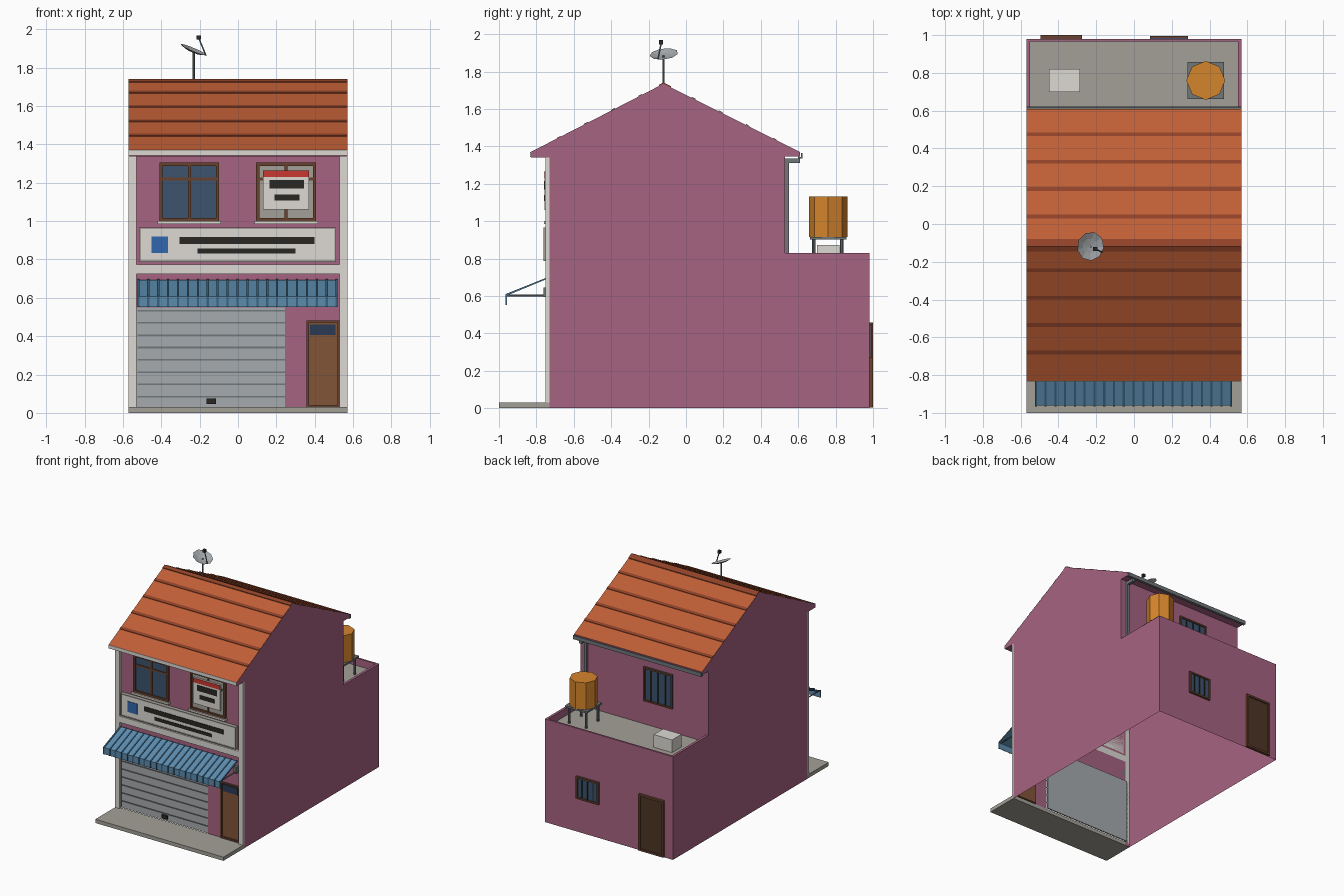
import bpy, bmesh, math
from mathutils import Vector

if "Cube" in bpy.data.objects:
    bpy.data.objects.remove(bpy.data.objects["Cube"])


def colour(name, r, g, b):
    m = bpy.data.materials.new(name)
    m.diffuse_color = [(c / 255) ** 2.2 for c in (r, g, b)] + [1]
    m.use_nodes = True
    m.node_tree.nodes["Principled BSDF"].inputs["Base Color"].default_value = m.diffuse_color
    return m


PINK = colour("pink", 165, 99, 128)
CREAM = colour("cream", 220, 217, 210)
STONE = colour("stone", 162, 159, 150)
TILE = colour("tile", 190, 94, 57)
TILE_DARK = colour("tile_dark", 143, 68, 44)
BLUE = colour("awning_blue", 92, 139, 172)
BLUE_DARK = colour("awning_dark", 62, 98, 125)
STEEL = colour("steel", 165, 169, 172)
GREY = colour("grey", 112, 118, 122)
BROWN = colour("brown", 128, 86, 58)
FRAME = colour("frame", 104, 68, 50)
DOOR_DARK = colour("door_dark", 78, 56, 42)
GLASS = colour("glass", 62, 84, 110)
NAVY = colour("navy", 46, 60, 84)
DARK = colour("dark", 45, 43, 40)
RED = colour("red", 200, 58, 52)
SIGN_BLUE = colour("sign_blue", 52, 102, 172)
ORANGE = colour("orange", 212, 132, 48)


def finish(name, bm, mat):
    bmesh.ops.recalc_face_normals(bm, faces=bm.faces[:])
    me = bpy.data.meshes.new(name)
    bm.to_mesh(me)
    bm.free()
    me.materials.append(mat)
    ob = bpy.data.objects.new(name, me)
    bpy.context.collection.objects.link(ob)
    return ob


def extrude_x(name, pts, x0, x1, mat, caps=True, closed=True):
    """Sweep a (y, z) profile from x0 to x1."""
    bm = bmesh.new()
    a = [bm.verts.new((x0, y, z)) for y, z in pts]
    b = [bm.verts.new((x1, y, z)) for y, z in pts]
    n = len(pts)
    for i in range(n if closed else n - 1):
        j = (i + 1) % n
        bm.faces.new((a[i], a[j], b[j], b[i]))
    if caps:
        bm.faces.new(a)
        bm.faces.new(b)
    return finish(name, bm, mat)


def box(name, x0, x1, y0, y1, z0, z1, mat):
    return extrude_x(name, [(y0, z0), (y1, z0), (y1, z1), (y0, z1)], x0, x1, mat)


def rod(name, p, q, r, mat, sides=8):
    p, q = Vector(p), Vector(q)
    bm = bmesh.new()
    bmesh.ops.create_cone(bm, cap_ends=True, segments=sides, radius1=r, radius2=r, depth=(q - p).length)
    ob = finish(name, bm, mat)
    ob.location = (p + q) / 2
    ob.rotation_euler = (q - p).to_track_quat('Z', 'Y').to_euler()
    return ob


def frame(name, x0, x1, y0, y1, z0, z1, t, mat):
    for s, (a, b, c, d) in {"left": (x0, x0 + t, z0, z1), "right": (x1 - t, x1, z0, z1),
                            "top": (x0 + t, x1 - t, z1 - t, z1),
                            "bottom": (x0 + t, x1 - t, z0, z0 + t)}.items():
        box(f"{name}_{s}", a, b, y0, y1, c, d, mat)


# House shell: side walls, soffits, rear walls; open underneath
W = 0.57
side = [(-0.73, 0), (0.98, 0), (0.98, 0.83), (0.53, 0.83), (0.53, 1.345), (0.61, 1.345),
        (0.61, 1.37), (-0.12, 1.735), (-0.83, 1.37), (-0.83, 1.34), (-0.73, 1.34)]
for s, x in (("left", -W), ("right", W)):
    bm = bmesh.new()
    bm.faces.new([bm.verts.new((x, y, z)) for y, z in side])
    finish("side_wall_" + s, bm, PINK)
extrude_x("rear_lower_wall", [(0.98, 0), (0.98, 0.83)], -W, W, PINK, False, False)
extrude_x("rear_upper_wall", [(0.53, 0.77), (0.53, 1.345), (0.61, 1.345), (0.61, 1.37)], -W, W, PINK, False, False)
extrude_x("front_soffit", [(-0.83, 1.34), (-0.73, 1.34)], -W, W, PINK, False, False)

# Front wall around the shop opening and the door
for n, x0, x1, z0, z1 in (("upper", -W, W, 0.55, 1.34), ("pier", 0.245, 0.36, 0, 0.55),
                          ("door_lintel", 0.36, W, 0.48, 0.55),
                          ("left_edge", -W, -0.53, 0, 0.55), ("right_edge", 0.525, W, 0, 0.48)):
    extrude_x("front_wall_" + n, [(-0.73, z0), (-0.73, z1)], x0, x1, PINK, False, False)

# Terrace floor and parapet
extrude_x("terrace_floor", [(0.53, 0.77), (0.965, 0.77)], -0.55, 0.55, STONE, False, False)
for s, x0, x1 in (("left", -W, -0.55), ("right", 0.55, W)):
    box("parapet_" + s, x0, x1, 0.53, 0.98, 0.77, 0.83, PINK)
box("parapet_rear", -0.55, 0.55, 0.965, 0.98, 0.77, 0.83, PINK)

# Roof, tile courses, ridge cap, fascia
extrude_x("roof", [(-0.83, 1.37), (-0.12, 1.736), (0.61, 1.37)], -W, W, TILE, False, False)


def roof_z(y):
    return 1.736 - (-0.12 - y) * 0.366 / 0.71 if y < -0.12 else 1.736 - (y + 0.12) * 0.366 / 0.73


for y in (-0.68, -0.535, -0.39, -0.245, 0.04, 0.185, 0.33, 0.475):
    a, b = y - 0.01, y + 0.01
    extrude_x("tile_course", [(a, roof_z(a)), (b, roof_z(b)), (b, roof_z(b) + 0.004), (a, roof_z(a) + 0.004)],
              -W, W, TILE_DARK)
extrude_x("ridge_cap", [(-0.145, 1.722), (-0.145, 1.729), (-0.12, 1.742), (-0.08, 1.722), (-0.08, 1.715),
                        (-0.12, 1.735)], -W, W, TILE_DARK)
box("fascia", -W, W, -0.833, -0.825, 1.342, 1.37, CREAM)

# Pavement, pilasters, string course
box("pavement", -W, W, -1, -0.73, 0, 0.03, STONE)
for s, x0, x1 in (("left", -W, -0.53), ("right", 0.53, W)):
    box("pilaster_" + s, x0, x1, -0.75, -0.73, 0.03, 1.34, CREAM)
box("string_course", -0.53, 0.53, -0.75, -0.73, 0.725, 0.775, CREAM)

# Roller shutter
box("shutter", -0.53, 0.245, -0.725, -0.715, 0.03, 0.55, STEEL)
for i in range(8):
    z = 0.085 + i * 0.064
    box("shutter_groove", -0.525, 0.245, -0.73, -0.725, z - 0.004, z + 0.004, GREY)
box("shutter_handle", -0.165, -0.115, -0.738, -0.725, 0.047, 0.075, DARK)

# Front door
box("front_door", 0.36, 0.525, -0.725, -0.715, 0.03, 0.48, BROWN)
frame("front_door_frame", 0.357, 0.53, -0.738, -0.72, 0.03, 0.483, 0.012, FRAME)
box("front_door_glass", 0.375, 0.508, -0.73, -0.724, 0.407, 0.462, NAVY)

# Awning with ribs, side arms and wall brackets
top, lip, hem = (-0.748, 0.693), (-0.962, 0.606), (-0.962, 0.553)


def awning_profile(lo, hi):
    return [(top[0], top[1] + hi), (lip[0] - hi, lip[1] + hi), (hem[0] - hi, hem[1]),
            (hem[0] + lo, hem[1]), (lip[0] + lo, lip[1] - lo), (top[0], top[1] - lo)]


extrude_x("awning", awning_profile(0.004, 0), -0.525, 0.52, BLUE)
for i in range(21):
    x = -0.525 + i * 0.0517
    extrude_x("awning_rib", awning_profile(0, 0.004), x, x + 0.011, BLUE_DARK)
for s, x in (("left", -0.51), ("right", 0.505)):
    rod("awning_arm_" + s, (x, -0.96, 0.603), (x, -0.735, 0.603), 0.005, GREY, 6)
    box("awning_bracket_" + s, x - 0.012, x + 0.012, -0.762, -0.73, 0.595, 0.645, GREY)

# Shop sign with plain bars
box("sign_board", -0.51, 0.505, -0.758, -0.73, 0.792, 0.962, CREAM)
frame("sign_edge", -0.515, 0.51, -0.761, -0.73, 0.788, 0.966, 0.008, STONE)
box("sign_square", -0.45, -0.365, -0.762, -0.757, 0.835, 0.92, SIGN_BLUE)
box("sign_bar_upper", -0.305, 0.4, -0.762, -0.757, 0.88, 0.917, DARK)
box("sign_bar_lower", -0.21, 0.3, -0.762, -0.757, 0.83, 0.856, DARK)

# Upper front windows
for s, x0, pane in (("left", -0.41, GLASS), ("right", 0.095, STONE)):
    x1 = x0 + 0.312
    box(f"window_{s}_pane", x0, x1, -0.736, -0.728, 1.0, 1.305, pane)
    frame(f"window_{s}_frame", x0, x1, -0.748, -0.73, 1.0, 1.305, 0.017, FRAME)
    box(f"window_{s}_mullion", x0 + 0.148, x0 + 0.164, -0.744, -0.73, 1.017, 1.288, FRAME)
    box(f"window_{s}_transom", x0 + 0.017, x1 - 0.017, -0.743, -0.73, 1.213, 1.228, FRAME)
    box(f"window_{s}_sill", x0 - 0.01, x1 + 0.01, -0.76, -0.73, 0.986, 1.0, CREAM)

# Notice panel hung on the right window
box("notice_panel", 0.13, 0.37, -0.757, -0.744, 1.06, 1.265, CREAM)
box("notice_red_strip", 0.13, 0.37, -0.76, -0.756, 1.23, 1.265, RED)
box("notice_bar_upper", 0.165, 0.345, -0.76, -0.756, 1.17, 1.215, DARK)
box("notice_bar_lower", 0.19, 0.32, -0.76, -0.756, 1.107, 1.14, DARK)

# Rear windows with bars, rear door
for n, x0, x1, y, z0, z1 in (("rear_upper_window", -0.255, 0.0, 0.53, 0.96, 1.235),
                             ("rear_lower_window", 0.085, 0.285, 0.98, 0.27, 0.45)):
    box(n + "_pane", x0, x1, y - 0.002, y + 0.006, z0, z1, GLASS)
    frame(n + "_frame", x0, x1, y, y + 0.015, z0, z1, 0.013, FRAME)
    for i in (1, 2, 3):
        x = x0 + (x1 - x0) * i / 4
        box(n + "_bar", x - 0.004, x + 0.004, y, y + 0.012, z0 + 0.01, z1 - 0.01, DARK)
box("rear_door", -0.49, -0.28, 0.98, 0.99, 0.01, 0.455, DOOR_DARK)
frame("rear_door_frame", -0.495, -0.275, 0.98, 1.0, 0.005, 0.458, 0.015, FRAME)

# Gutter and downpipe
extrude_x("gutter", [(0.6, 1.365), (0.6, 1.335), (0.622, 1.335), (0.622, 1.365), (0.616, 1.365),
                     (0.616, 1.342), (0.606, 1.342), (0.606, 1.365)], -W, W, GREY)
box("downpipe_elbow", 0.5, 0.525, 0.53, 0.61, 1.31, 1.336, GREY)
box("downpipe", 0.5, 0.525, 0.528, 0.55, 0.77, 1.31, GREY)

# Water tank on a stand, and a terrace unit
box("tank_platform", 0.283, 0.477, 0.663, 0.857, 0.902, 0.916, GREY)
for x in (0.305, 0.455):
    for y in (0.683, 0.833):
        rod("tank_leg", (x, y, 0.77), (x, y, 0.902), 0.01, GREY)
rod("water_tank", (0.38, 0.76, 0.916), (0.38, 0.76, 1.133), 0.103, ORANGE)
box("terrace_unit", -0.45, -0.287, 0.7, 0.82, 0.77, 0.872, CREAM)

# Satellite dish: mast, shallow bowl, feed arm
rod("dish_mast", (-0.23, -0.12, 1.72), (-0.23, -0.12, 1.885), 0.006, GREY)
bm = bmesh.new()
rings = [[bm.verts.new((r * math.cos(i * math.tau / 9), r * math.sin(i * math.tau / 9), h)) for i in range(9)]
         for r, h in ((0.04, -0.012), (0.077, 0))]
hub = bm.verts.new((0, 0, -0.017))
for i in range(9):
    j = (i + 1) % 9
    bm.faces.new((hub, rings[0][i], rings[0][j]))
    bm.faces.new((rings[0][i], rings[1][i], rings[1][j], rings[0][j]))
dish = finish("dish_bowl", bm, STEEL)
dish.location = (-0.23, -0.118, 1.894)
dish.rotation_euler = Vector((0.42, -0.12, 1)).to_track_quat('Z', 'Y').to_euler()
rod("dish_feed_arm", (-0.168, -0.15, 1.866), (-0.205, -0.132, 1.955), 0.004, GREY, 6)
box("dish_feed", -0.216, -0.194, -0.144, -0.122, 1.946, 1.968, DARK)
